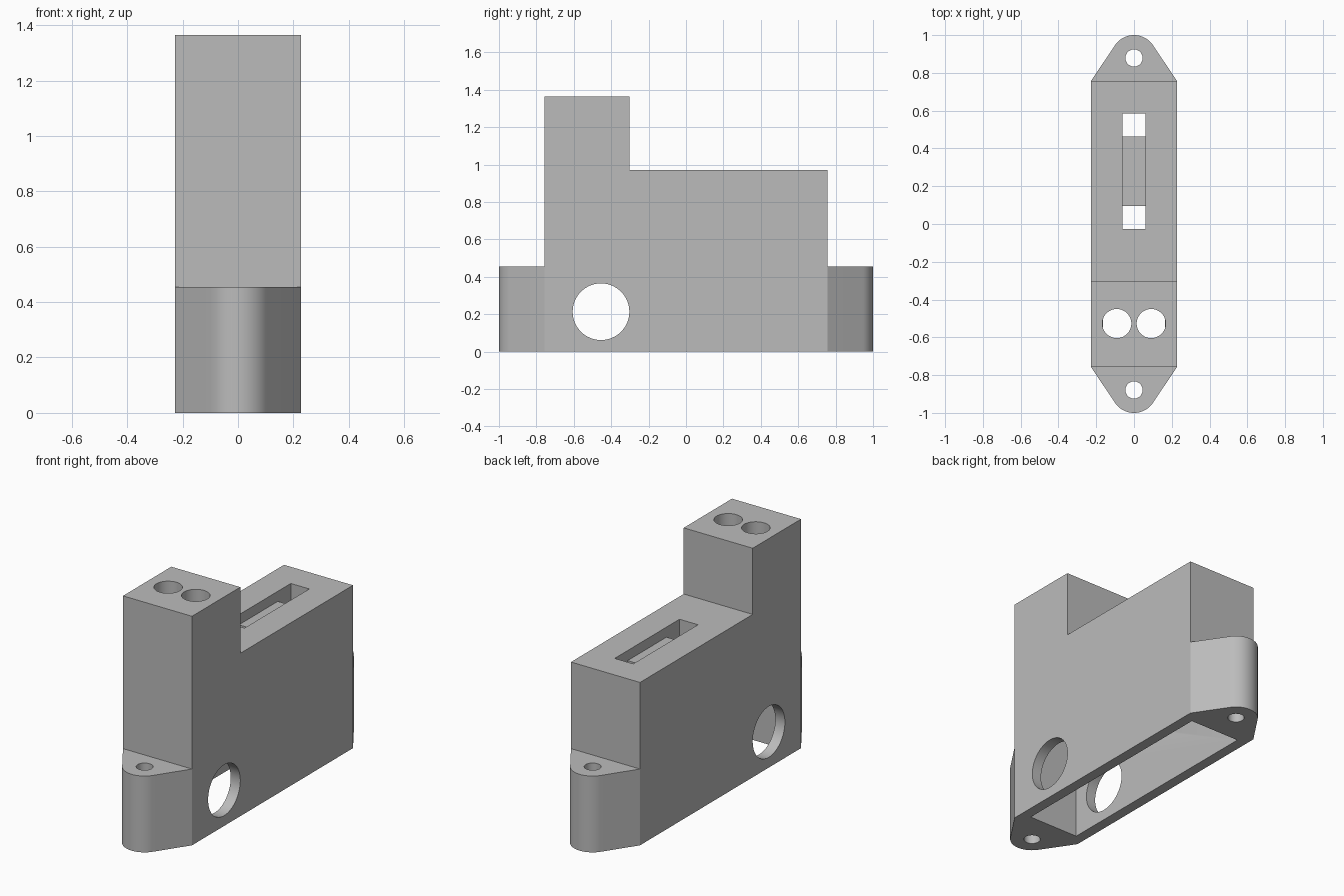
import bpy
import bmesh
from math import sin, cos, atan2, acos, hypot, pi
from mathutils import Matrix, Vector

old = bpy.data.objects.get("Cube")
if old:
    bpy.data.objects.remove(old, do_unlink=True)

W, L = 0.2273, 0.7576            # half width and half length of the housing
LOW, TALL, TAB = 0.97, 1.364, 0.4545
STEP_Y = -0.303
WALL, ROOF = 0.063, 0.12
TAB_R = 0.1212                   # rounded end of each mounting tab

grey = bpy.data.materials.new("plain grey")
grey.use_nodes = True
colour = (0.5, 0.5, 0.5, 1)
grey.diffuse_color = colour
grey.node_tree.nodes["Principled BSDF"].inputs["Base Color"].default_value = colour


def make_object(name, bm):
    bmesh.ops.recalc_face_normals(bm, faces=bm.faces)
    mesh = bpy.data.meshes.new(name)
    bm.to_mesh(mesh)
    bm.free()
    mesh.materials.append(grey)
    obj = bpy.data.objects.new(name, mesh)
    bpy.context.collection.objects.link(obj)
    return obj


def prism(name, points, direction):
    """Extrude a flat outline along a direction."""
    bm = bmesh.new()
    face = bm.faces.new([bm.verts.new(p) for p in points])
    side = bmesh.ops.extrude_face_region(bm, geom=[face])
    verts = [v for v in side["geom"] if isinstance(v, bmesh.types.BMVert)]
    bmesh.ops.translate(bm, verts=verts, vec=direction)
    return make_object(name, bm)


def box(name, low, high):
    bm = bmesh.new()
    low, high = Vector(low), Vector(high)
    size = Matrix.Diagonal((high - low).to_4d())
    bmesh.ops.create_cube(bm, size=1, matrix=Matrix.Translation((low + high) / 2) @ size)
    return make_object(name, bm)


def cylinder(name, centre, radius, depth, axis="Z"):
    bm = bmesh.new()
    turn = Matrix.Rotation(pi / 2, 4, "Y") if axis == "X" else Matrix()
    bmesh.ops.create_cone(bm, cap_ends=True, segments=64, radius1=radius, radius2=radius,
                          depth=depth, matrix=Matrix.Translation(centre) @ turn)
    return make_object(name, bm)


def cut(obj, cutters):
    """Subtract each cutter, then discard it."""
    bpy.context.view_layer.objects.active = obj
    for cutter in cutters:
        cutter.hide_render = True
        mod = obj.modifiers.new("cut", "BOOLEAN")
        mod.operation = "DIFFERENCE"
        mod.solver = "EXACT"
        mod.object = cutter
        bpy.ops.object.modifier_apply(modifier=mod.name)
        bpy.data.objects.remove(cutter, do_unlink=True)


def smooth(obj):
    bpy.ops.object.select_all(action="DESELECT")
    obj.select_set(True)
    bpy.context.view_layer.objects.active = obj
    bpy.ops.object.shade_smooth_by_angle(angle=0.5)


# Stepped housing
side_outline = [(-L, 0), (L, 0), (L, LOW), (STEP_Y, LOW), (STEP_Y, TALL), (-L, TALL)]
housing = prism("housing", [(-W, y, z) for y, z in side_outline], (2 * W, 0, 0))

# Open cavity, round side opening and paired vertical holes
cutters = [
    box("cavity_cutter", (WALL - W, WALL - L, -0.1), (W - WALL, L - WALL, LOW - ROOF)),
    cylinder("side_opening_cutter", (0, -0.4545, 0.213), 0.1515, 1, "X"),
]
for x in (-0.091, 0.091):
    cutters.append(cylinder("top_hole_cutter", (x, -0.527, 1.1), 0.077, 0.9))

# Top slot: shallow recess with a through opening at each end
SLOT_X, SLOT_A, SLOT_B, SILL = 0.061, -0.026, 0.584, 0.122
cutters.append(box("recess_cutter", (-SLOT_X, SLOT_A, LOW - 0.06), (SLOT_X, SLOT_B, LOW + 0.1)))
for y in (SLOT_A, SLOT_B - SILL):
    cutters.append(box("slot_end_cutter", (-SLOT_X, y, LOW - 0.3), (SLOT_X, y + SILL, LOW + 0.1)))
cut(housing, cutters)
smooth(housing)

# Mounting tabs with tangent rounded ends and screw holes
tab_y = 1 - TAB_R
drop = tab_y - L
start = acos(TAB_R / hypot(W, drop)) - atan2(drop, W)
steps = 20
arc = [start + (pi - 2 * start) * i / steps for i in range(steps + 1)]
tab_outline = [(W, L)] + [(TAB_R * cos(a), tab_y + TAB_R * sin(a)) for a in arc] + [(-W, L)]
for name, s in (("front_tab", -1), ("back_tab", 1)):
    tab = prism(name, [(x, s * y, 0) for x, y in tab_outline], (0, 0, TAB))
    cut(tab, [cylinder("screw_hole_cutter", (0, s * tab_y, TAB / 2), 0.0455, 1)])
    smooth(tab)
